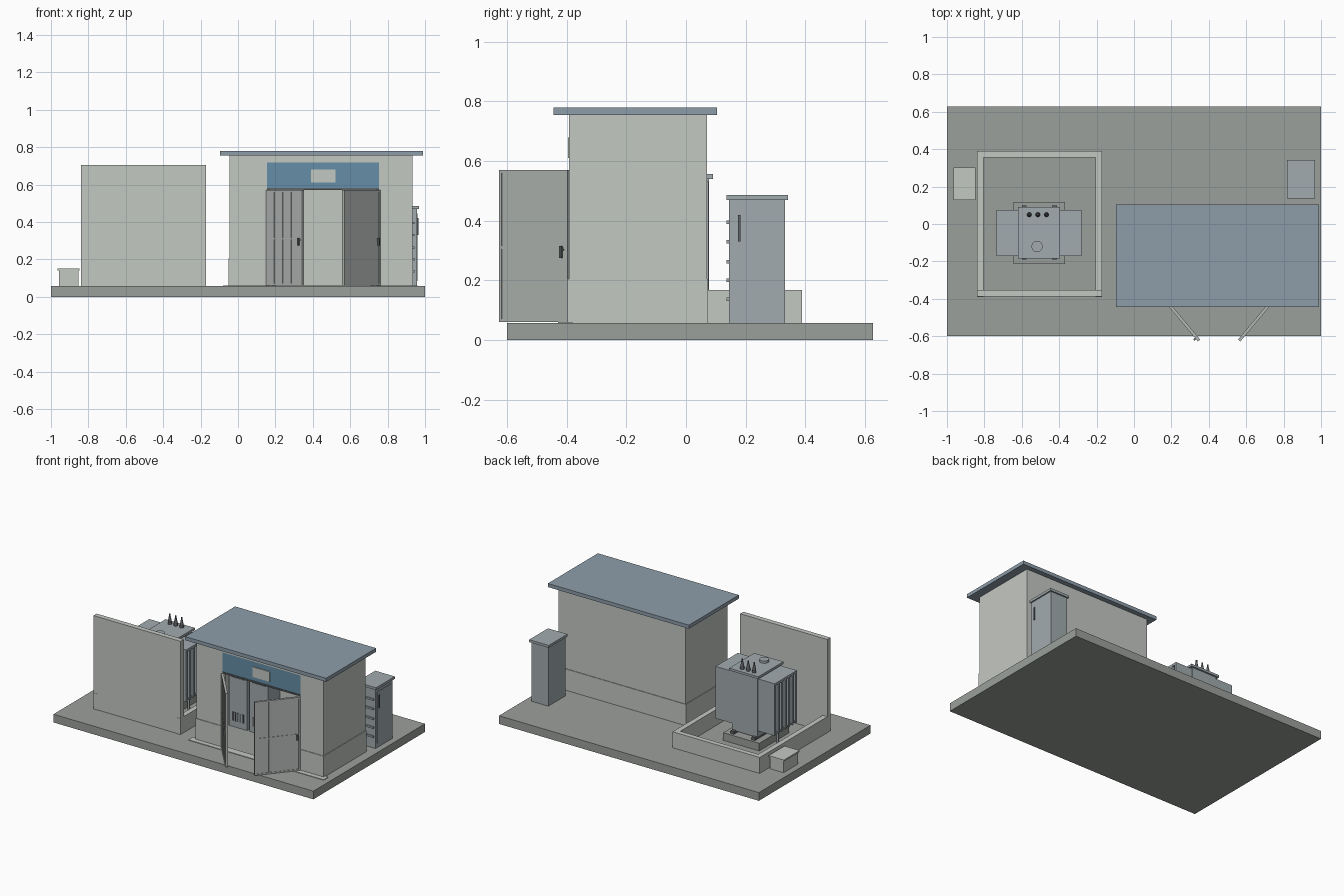
import bpy, bmesh
from math import radians
from mathutils import Matrix, Vector

if "Cube" in bpy.data.objects:
    bpy.data.objects.remove(bpy.data.objects["Cube"])


def material(name, rgb):
    m = bpy.data.materials.new(name)
    m.diffuse_color = (*rgb, 1)
    m.use_nodes = True
    m.node_tree.nodes["Principled BSDF"].inputs["Base Color"].default_value = m.diffuse_color
    return m


CONCRETE = material("concrete", (0.33, 0.35, 0.33))
WALL = material("wall_grey", (0.55, 0.58, 0.54))
ROOF = material("roof_blue_grey", (0.27, 0.34, 0.40))
BLUE = material("panel_blue", (0.13, 0.27, 0.39))
STEEL = material("steel_grey", (0.36, 0.41, 0.43))
DOOR = material("door_grey", (0.46, 0.49, 0.47))
DARK = material("dark_metal", (0.12, 0.13, 0.14))


def boxes(name, parts, mat, matrix=Matrix()):
    """One object from boxes given as (x0, x1, y0, y1, z0, z1)."""
    bm = bmesh.new()
    for x0, x1, y0, y1, z0, z1 in parts:
        centre = Vector((x0 + x1, y0 + y1, z0 + z1)) / 2
        size = Matrix.Diagonal((x1 - x0, y1 - y0, z1 - z0, 1))
        bmesh.ops.create_cube(bm, size=1, matrix=Matrix.Translation(centre) @ size)
    return finish(name, bm, mat, matrix)


def finish(name, bm, mat, matrix=Matrix()):
    me = bpy.data.meshes.new(name)
    bm.to_mesh(me)
    bm.free()
    me.materials.append(mat)
    ob = bpy.data.objects.new(name, me)
    ob.matrix_world = matrix
    bpy.context.collection.objects.link(ob)
    return ob


def cones(name, parts, mat, sides=16):
    """One object from upright cones given as (x, y, z0, z1, r0, r1)."""
    bm = bmesh.new()
    for x, y, z0, z1, r0, r1 in parts:
        bmesh.ops.create_cone(bm, cap_ends=True, segments=sides, radius1=r0, radius2=r1,
                              depth=z1 - z0, matrix=Matrix.Translation((x, y, (z0 + z1) / 2)))
    for f in bm.faces:
        f.smooth = len(f.verts) == 4
    for e in bm.edges:
        e.smooth = all(len(f.verts) == 4 for f in e.link_faces)
    return finish(name, bm, mat)


G = 0.057  # top of the slab

# Ground slab and thin apron along the building
boxes("base_slab", [(-1, 1, -0.6, 0.627, 0, G)], CONCRETE)
boxes("apron", [(-0.08, 0.96, -0.43, -0.38, G, G + 0.004)], WALL)

# Building shell with door opening
T = 0.035
X0, X1, Y0, Y1, H = -0.046, 0.932, -0.393, 0.07, 0.755
D0, D1 = 0.155, 0.755
boxes("building_walls", [
    (X0, X0 + T, Y0, Y1, G, H),
    (X1 - T, X1, Y0, Y1, G, H),
    (X0 + T, X1 - T, Y1 - T, Y1, G, H),
    (X0 + T, D0, Y0, Y0 + T, G, H),
    (D1, X1 - T, Y0, Y0 + T, G, H),
    (D0, D1, Y0, Y0 + T, 0.717, H)], WALL)
P = 0.004
boxes("building_plinth", [
    (X0 - P, X0, Y0 - P, Y1 + P, G, 0.205),
    (X1, X1 + P, Y0 - P, Y1 + P, G, 0.205),
    (X0, X1, Y1, Y1 + P, G, 0.205),
    (X0, D0, Y0 - P, Y0, G, 0.205),
    (D1, X1, Y0 - P, Y0, G, 0.205)], WALL)
boxes("roof", [(-0.095, 0.99, -0.445, 0.104, H, 0.78)], ROOF)

# Blue panel above the doors with blank plate
boxes("header_panel", [(D0, D1, Y0 + 0.004, Y0 + 0.025, 0.58, 0.717)], BLUE)
boxes("header_rail", [(D0, D1, Y0, Y0 + 0.03, 0.571, 0.581)], DARK)
boxes("blank_plate", [(0.39, 0.52, Y0 - 0.003, Y0 + 0.004, 0.61, 0.68)], WALL)


# Double doors, swung open
def door(name, hinge_x, s, handle_at):
    w, z0, z1, t = 0.3, 0.06, 0.57, 0.005
    f = 0.008
    parts = [(0, w, -t, t, z0, z1)]
    parts += [(a, a + 0.012, -f, f, z0, z1) for a in (0, w - 0.012)]
    parts += [(0, w, -f, f, a, a + 0.01) for a in (z0, 0.305, z1 - 0.01)]
    parts += [(a, a + 0.008, -t - 0.002, t + 0.002, z0, z1) for a in (0.06, 0.13, 0.2)]
    place = Matrix.Translation((hinge_x, Y0, 0)) @ Matrix.Rotation(radians(-50 * s), 4, 'Z')

    def flip(p):
        return p if s > 0 else (-p[1], -p[0], *p[2:])
    boxes(name, [flip(p) for p in parts], DOOR, place)
    h = handle_at
    boxes(name + "_handle", [flip((h - 0.005, h + 0.005, -0.02, -0.012, 0.275, 0.315)),
                             flip((h - 0.004, h + 0.004, -0.013, -0.004, 0.3, 0.312))], DARK, place)


door("left_door", D0, 1, 0.28)
door("right_door", D1, -1, 0.022)

# Switchgear cabinets inside
for i, x in enumerate((0.0, 0.16, 0.59, 0.75)):
    boxes(f"switchgear_{i + 1}", [(x, x + 0.14, -0.1, 0.034, G, 0.5)], STEEL)
    boxes(f"switchgear_vents_{i + 1}",
          [(x + 0.025 + k * 0.02, x + 0.035 + k * 0.02, -0.104, -0.1, 0.1, 0.16) for k in range(5)]
          + [(x + 0.02, x + 0.12, -0.104, -0.1, 0.4, 0.45)], DARK)

# Oil bund and tall blast wall
boxes("bund_wall", [
    (-0.84, -0.805, -0.39, 0.39, G, 0.168),
    (-0.205, -0.17, -0.39, 0.39, G, 0.168),
    (-0.805, -0.205, 0.355, 0.39, G, 0.168)], WALL)
boxes("blast_wall", [(-0.84, -0.17, -0.388, -0.353, G, 0.705)], WALL)

# Small sump box beside the bund
boxes("sump_box", [(-0.957, -0.853, 0.135, 0.295, G, 0.14)], WALL)
boxes("sump_lid", [(-0.965, -0.847, 0.128, 0.302, 0.14, 0.15)], WALL)

# Transformer
boxes("transformer_pedestal", [(-0.645, -0.368, -0.213, 0.117, G, 0.11)], CONCRETE)
boxes("transformer_skid", [(-0.6, -0.575, -0.19, 0.1, 0.11, 0.13),
                           (-0.438, -0.413, -0.19, 0.1, 0.11, 0.13)], DARK)
boxes("transformer_tank", [(-0.605, -0.41, -0.172, 0.078, 0.125, 0.542)], STEEL)
boxes("transformer_lid", [(-0.62, -0.395, -0.185, 0.09, 0.54, 0.556)], STEEL)
bushings = []
for x in (-0.56, -0.514, -0.468):
    bushings += [(x, 0.05, 0.555, 0.575, 0.013, 0.013), (x, 0.05, 0.575, 0.605, 0.012, 0.007),
                 (x, 0.05, 0.605, 0.625, 0.005, 0.005)]
cones("bushings", bushings, DARK)
cones("filler_cap", [(-0.518, -0.12, 0.555, 0.572, 0.03, 0.03)], STEEL, 24)

# Finned radiators on both sides
for side, xa, xb in (("left", -0.735, -0.605), ("right", -0.41, -0.28)):
    n = 7
    parts = [(xa, xb, -0.17, 0.075, 0.517, 0.532),
             (xa + 0.01, xb - 0.01, -0.16, 0.065, 0.17, 0.185)]
    for k in range(n):
        y = -0.17 + k * (0.245 - 0.014) / (n - 1)
        parts.append((xa, xb, y, y + 0.014, 0.17, 0.52))
    boxes(side + "_radiator", parts, STEEL)
    cones(side + "_drain_pipe", [((xa + xb) / 2, -0.05, G, 0.172, 0.008, 0.008)], STEEL, 12)

# Outdoor control cabinet with louvres and side door
boxes("control_cabinet", [(0.827, 0.957, 0.145, 0.332, G, 0.469)], STEEL)
boxes("cabinet_cap", [(0.817, 0.967, 0.136, 0.342, 0.469, 0.486)], STEEL)
boxes("cabinet_louvres", [(0.84, 0.944, 0.136, 0.146, z - 0.006, z + 0.006)
                          for z in (0.137, 0.2, 0.262, 0.33, 0.395)], STEEL)
boxes("cabinet_door", [(0.956, 0.96, 0.162, 0.315, 0.085, 0.445)], STEEL)
boxes("cabinet_handle", [(0.96, 0.966, 0.175, 0.183, 0.33, 0.42)], DARK)
